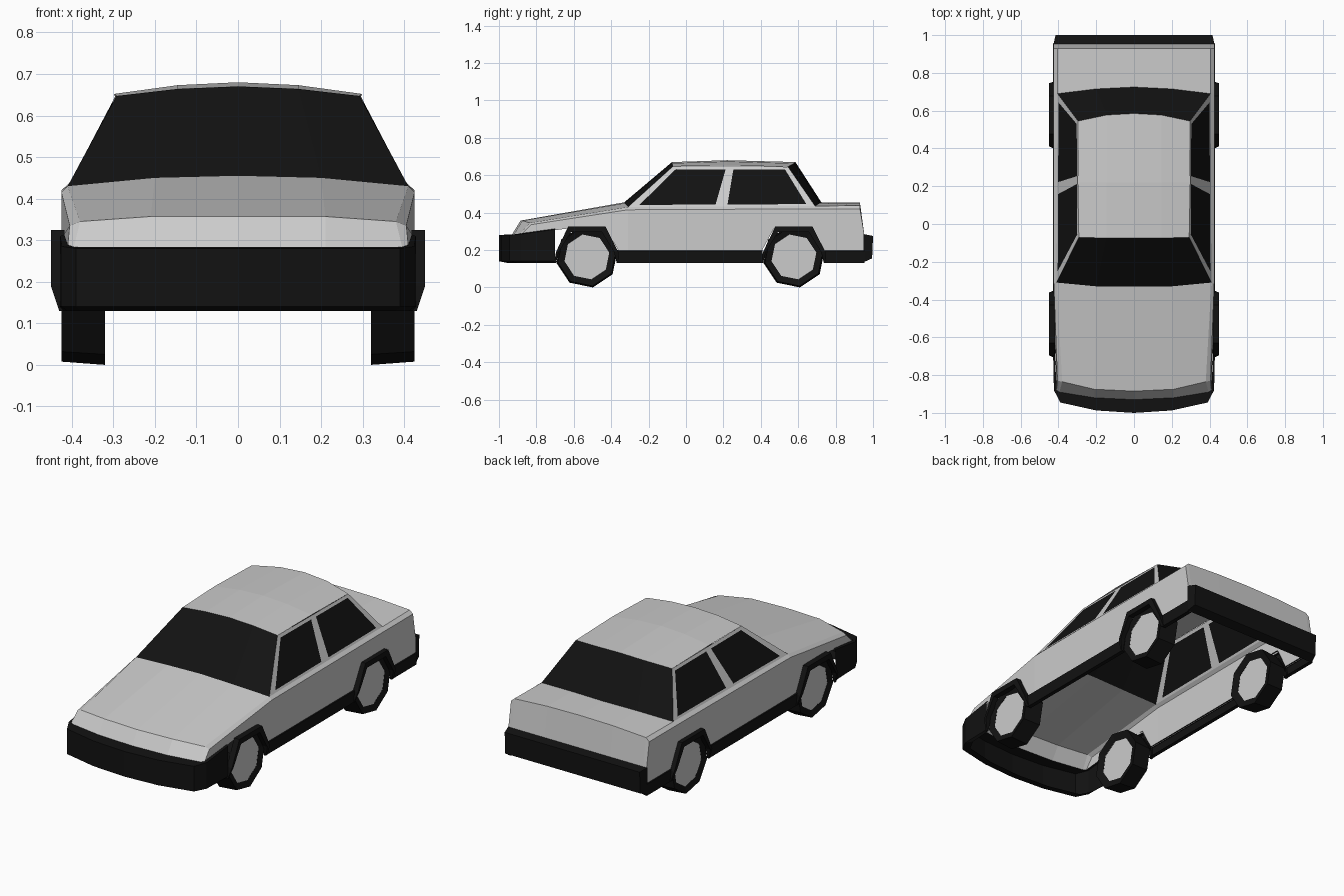
import bpy, bmesh, math
from mathutils import Vector

if "Cube" in bpy.data.objects:
    bpy.data.objects.remove(bpy.data.objects["Cube"])

black = bpy.data.materials.new("black_trim")
black.diffuse_color = (0.006, 0.006, 0.006, 1)
black.use_nodes = True
black.node_tree.nodes["Principled BSDF"].inputs["Base Color"].default_value = black.diffuse_color


def finish(name, bm, mat=None, mirror=True):
    me = bpy.data.meshes.new(name)
    bm.to_mesh(me)
    bm.free()
    ob = bpy.data.objects.new(name, me)
    bpy.context.collection.objects.link(ob)
    if mat:
        me.materials.append(mat)
    if mirror:
        m = ob.modifiers.new("Mirror", 'MIRROR')
        m.merge_threshold = 0.0005
    return ob


def grid(rows):
    """Half-surface through rows of points; columns run outward in +x."""
    bm = bmesh.new()
    v = [[bm.verts.new(p) for p in r] for r in rows]
    for a, b in zip(v, v[1:]):
        for i in range(len(a) - 1):
            bm.faces.new((a[i], a[i + 1], b[i + 1], b[i]))
    return bm


def poly(bm, pts):
    return bm.faces.new([bm.verts.new(p) for p in pts])


# Shared cross-body edges, centre to side
nose_low = [(0, -.93, .283), (.21, -.92, .283), (.395, -.89, .283), (.41, -.88, .283)]
hood_front = [(0, -.885, .357), (.21, -.875, .357), (.38, -.835, .345), (.405, -.83, .335)]
cowl = [(0, -.33, .455), (.2, -.33, .45), (.41, -.31, .43), (.425, -.31, .415)]
roof_front = [(0, -.075, .67), (.145, -.075, .664), (.292, -.07, .647)]
roof_mid = [(0, .22, .68), (.145, .22, .673), (.298, .22, .652)]
roof_back = [(0, .585, .67), (.145, .577, .663), (.296, .545, .645)]
deck_front = [(0, .725, .453), (.2, .715, .45), (.405, .69, .435), (.425, .69, .42)]
deck_back = [(0, .93, .453), (.2, .93, .45), (.405, .93, .438), (.425, .93, .42)]
tail_low = [(x, .955, .27) for x in (0, .2, .405, .425)]

# Top panels and glass
finish("hood", grid([hood_front, cowl]))
finish("windscreen", grid([cowl[:3], roof_front]), black)
finish("roof", grid([roof_front, roof_mid, roof_back]))
finish("rear_window", grid([roof_back, deck_front[:3]]), black)
finish("trunk_lid", grid([deck_front, deck_back]))
finish("tail_panel", grid([deck_back, tail_low]))
finish("shoulder_strip", grid([cowl[2:], deck_front[2:]]))

# Nose with recessed headlights
bm = grid([nose_low, hood_front])
bm.faces.ensure_lookup_table()
bmesh.ops.inset_individual(bm, faces=[bm.faces[1]], thickness=.013, depth=-.018)
finish("nose_with_headlights", bm)

# Side panels with wheel arch cutouts
bm = bmesh.new()
fender = [(.41, -.88, .283), (.418, -.63, .315), (.42, -.43, .315), (.423, -.36, .195),
          (.425, -.31, .195), (.425, -.31, .415), (.405, -.83, .335)]
poly(bm, fender)
door = [(-.31, .195), (.405, .195), (.47, .315), (.68, .315), (.74, .195),
        (.955, .195), (.955, .27), (.93, .42), (.69, .42), (-.31, .415)]
poly(bm, [(.425, y, z) for y, z in door])
finish("side_panel", bm)

# Side windows and their pillars
A, B, C, D = (Vector(p) for p in (cowl[2], deck_front[2], roof_back[2], roof_front[2]))


def side(u, v):
    return A.lerp(B, u).lerp(D.lerp(C, u), v)


us, vs = (0, .05, .465, .53, .96, 1), (0, .05, .93, 1)
glass, frame = bmesh.new(), bmesh.new()
for i in range(5):
    for j in range(3):
        target = glass if j == 1 and i in (1, 3) else frame
        poly(target, [side(us[a], vs[b]) for a, b in
                      ((i, j), (i + 1, j), (i + 1, j + 1), (i, j + 1))])
finish("side_windows", glass, black)
finish("window_pillars", frame)

# Front bumper, wrapping round to the arches
outer = [(0, -1), (.2, -.987), (.39, -.945), (.424, -.88), (.428, -.70)]
inner = [(0, -.93), (.21, -.92), (.395, -.89), (.41, -.88), (.418, -.70)]
tops = (.28, .28, .28, .285, .31)
finish("front_bumper", grid([
    [(x * .97, y + .05, .13) for x, y in outer[:4]] + [(.42, -.70, .13)],
    [(x, y, .14) for x, y in outer],
    [(x, y, z) for (x, y), z in zip(outer, tops)],
    [(x, y, z + .004) for (x, y), z in zip(inner, tops)]]), black)

# Rear bumper: short profile swept across, with end caps
prof = [(.95, .135), (.995, .155), (1.0, .275), (.95, .285)]
bm = grid([[(0, y, z), (.415 if y > .98 else .427, y, z)] for y, z in prof])
poly(bm, [(.415 if y > .98 else .427, y, z) for y, z in prof])
finish("rear_bumper", bm, black)

# Sills between and behind the wheels
bm = bmesh.new()
for y0, y1 in ((-.365, .41), (.74, .955)):
    sec = [(.405, .13), (.428, .13), (.43, .195), (.42, .2)]
    for (xa, za), (xb, zb) in zip(sec, sec[1:]):
        poly(bm, [(xa, y0, za), (xa, y1, za), (xb, y1, zb), (xb, y0, zb)])
finish("sills", bm, black)

# Wheel arch flares and wheels
arch_out = [(-.175, .13), (-.165, .19), (-.10, .325), (.10, .325), (.168, .19), (.175, .13)]
arch_in = [(-.165, .13), (-.15, .19), (-.085, .295), (.08, .295), (.145, .19), (.16, .13)]
for end, cy in (("front", -.53), ("rear", .577)):
    def ring(pts, x):
        return [(x if z > .15 else min(x, .43), cy + y, z) for y, z in pts]
    finish(end + "_wheel_arch", grid([ring(arch_out, .418), ring(arch_out, .45),
                                      ring(arch_in, .45), ring(arch_in, .42)]), black)

    def octagon(r, x):
        angles = [math.radians(-79 + 45 * k) for k in range(9)]
        return [(x, cy + r * math.cos(a), .163 + r * math.sin(a)) for a in angles]
    bm = grid([octagon(.122, .333), octagon(.166, .32), octagon(.158, .425),
               octagon(.122, .415)])
    bmesh.ops.remove_doubles(bm, verts=bm.verts, dist=.0005)
    bmesh.ops.recalc_face_normals(bm, faces=bm.faces)
    finish(end + "_tyre", bm, black)
    bm = bmesh.new()
    poly(bm, octagon(.124, .413)[:8])
    poly(bm, octagon(.124, .335)[:8][::-1])
    finish(end + "_hub", bm)
